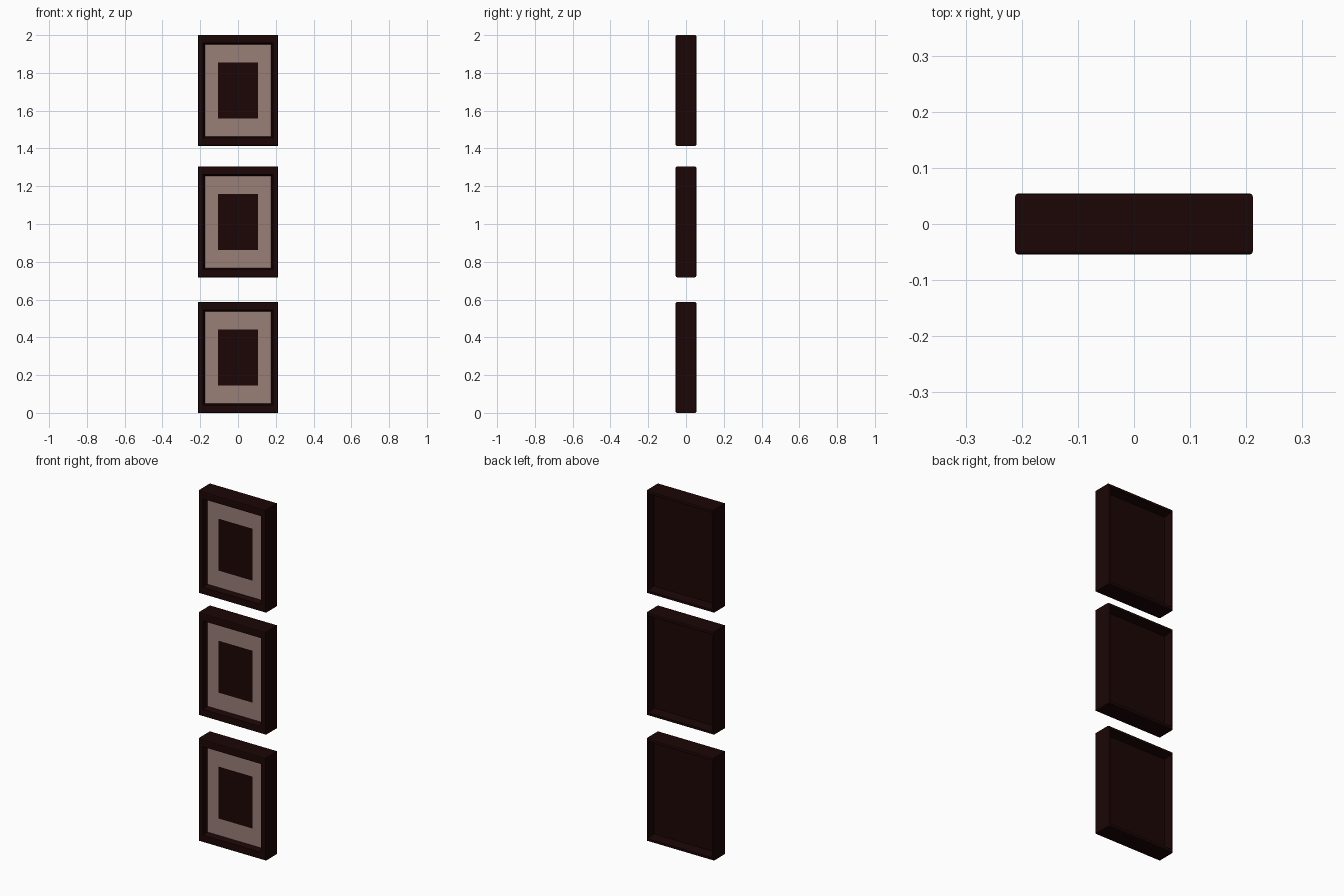
import bpy, bmesh

if "Cube" in bpy.data.objects:
    bpy.data.objects.remove(bpy.data.objects["Cube"])

HX, HY, HZ = 0.212, 0.0545, 0.293   # half sizes of one frame
C = 0.006                           # edge rounding


def material(name, rgb):
    m = bpy.data.materials.new(name)
    m.diffuse_color = (*rgb, 1.0)
    m.use_nodes = True
    m.node_tree.nodes["Principled BSDF"].inputs["Base Color"].default_value = m.diffuse_color
    return m


wood = material("dark brown wood", (0.0105, 0.0018, 0.0015))
mat_board = material("dusty pink mat", (0.32, 0.21, 0.186))


def ring(bm, hx, y, hz, zc):
    return [bm.verts.new((sx * hx, y, zc + sz * hz))
            for sx, sz in ((-1, -1), (1, -1), (1, 1), (-1, 1))]


def picture_frame(name, zc):
    bm = bmesh.new()
    # (half width, depth, half height, colour of the band leading to this ring)
    front_mat = -HY + 0.031
    back_panel = HY - 0.05
    profile = [
        (0.107, front_mat, 0.148, 0),                    # picture outline
        (0.176, front_mat, 0.244, 1),                    # mat border
        (HX - 0.028, -HY, HZ - 0.041, 0),                # front moulding
        (HX - C, -HY, HZ - C, 0),                        # front rim
        (HX - 0.3 * C, -HY + 0.3 * C, HZ - 0.3 * C, 0),  # rounded edge
        (HX, -HY + C, HZ, 0),
        (HX, HY - C, HZ, 0),                             # outer sides
        (HX - 0.3 * C, HY - 0.3 * C, HZ - 0.3 * C, 0),   # rounded edge
        (HX - C, HY, HZ - C, 0),
        (HX - 0.010, HY, HZ - 0.016, 0),                 # back rim
        (HX - 0.014, back_panel, HZ - 0.025, 0),         # back recess walls
    ]
    rings = [ring(bm, hx, y, hz, zc) for hx, y, hz, _ in profile]
    bm.faces.new(rings[0])                               # picture
    bm.faces.new(rings[-1])                              # back panel
    for i in range(1, len(rings)):
        a, b = rings[i - 1], rings[i]
        for k in range(4):
            n = (k + 1) % 4
            f = bm.faces.new((a[k], a[n], b[n], b[k]))
            f.material_index = profile[i][3]
    bmesh.ops.recalc_face_normals(bm, faces=bm.faces[:])
    me = bpy.data.meshes.new(name)
    bm.to_mesh(me)
    bm.free()
    me.materials.append(wood)
    me.materials.append(mat_board)
    ob = bpy.data.objects.new(name, me)
    bpy.context.collection.objects.link(ob)


# Three frames hung one above the other
for name, z in (("lower_picture_frame", HZ),
                ("middle_picture_frame", 1.011),
                ("upper_picture_frame", 2.0 - HZ)):
    picture_frame(name, z)
